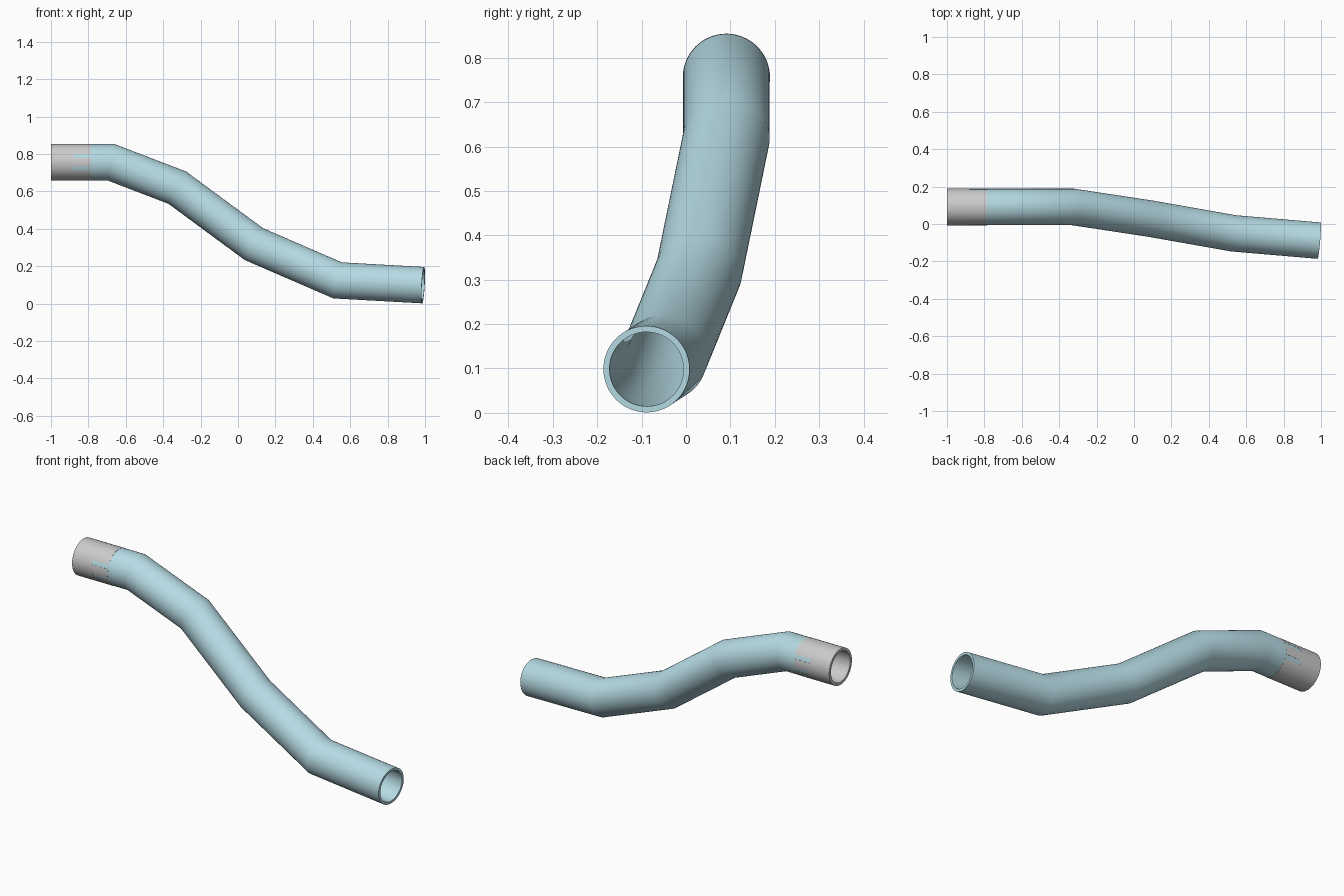
import bpy, bmesh
from math import cos, sin, tau, radians
from mathutils import Vector

if "Cube" in bpy.data.objects:
    bpy.data.objects.remove(bpy.data.objects["Cube"])

SIDES = 64


def finish(obj):
    bpy.ops.object.select_all(action='DESELECT')
    obj.select_set(True)
    bpy.context.view_layer.objects.active = obj
    bpy.ops.object.shade_smooth_by_angle(angle=radians(35))


def tube(name, path, outer, inner):
    """Hollow tube with mitred bends along a list of points."""
    pts = [Vector(p) for p in path]
    dirs = [(b - a).normalized() for a, b in zip(pts, pts[1:])]
    bm = bmesh.new()

    def wall(radius):
        d = dirs[0]
        u = d.cross(Vector((0, 1, 0))).normalized()
        v = d.cross(u)
        ring = [pts[0] + radius * (u * cos(tau * i / SIDES) + v * sin(tau * i / SIDES))
                for i in range(SIDES)]
        rings = [ring]
        for k, d in enumerate(dirs):
            # slide the ring along the segment onto the next mitre plane
            n = (d + dirs[min(k + 1, len(dirs) - 1)]).normalized()
            ring = [p + d * ((pts[k + 1] - p).dot(n) / d.dot(n)) for p in ring]
            rings.append(ring)
        return [[bm.verts.new(p) for p in r] for r in rings]

    def bridge(a, b):
        for i in range(SIDES):
            j = (i + 1) % SIDES
            bm.faces.new((a[i], a[j], b[j], b[i]))

    out, inn = wall(outer), wall(inner)
    for rings in (out, inn):
        for a, b in zip(rings, rings[1:]):
            bridge(a, b)
    bridge(out[0], inn[0])
    bridge(out[-1], inn[-1])
    bmesh.ops.recalc_face_normals(bm, faces=bm.faces)
    me = bpy.data.meshes.new(name)
    bm.to_mesh(me)
    bm.free()
    obj = bpy.data.objects.new(name, me)
    bpy.context.collection.objects.link(obj)
    return obj


# bent pipe
pipe = tube("bent_pipe", [(-0.998, 0.091, 0.756), (-0.68, 0.091, 0.756),
                          (-0.325, 0.091, 0.62), (0.085, 0.029, 0.318),
                          (0.533, -0.05, 0.124), (0.99, -0.089, 0.0985)],
            0.0975, 0.0838)
blue = bpy.data.materials.new("pale_blue")
blue.diffuse_color = (0.47, 0.71, 0.78, 1)
blue.use_nodes = True
blue.node_tree.nodes["Principled BSDF"].inputs["Base Color"].default_value = blue.diffuse_color
pipe.data.materials.append(blue)
finish(pipe)

# end sleeve
sleeve = tube("end_sleeve", [(-1, 0.091, 0.756), (-0.785, 0.091, 0.756)], 0.0983, 0.083)

# slots beside the snap tabs, on both sides of the sleeve
for s in (-1, 1):
    bpy.ops.mesh.primitive_cube_add(size=1, location=(-0.82, 0.091, 0.756 + s * 0.034))
    cutter = bpy.context.object
    cutter.name = "slot_cutter"
    cutter.scale = (0.12, 0.4, 0.022)
    cutter.hide_render = True
    mod = sleeve.modifiers.new("slot", 'BOOLEAN')
    mod.operation = 'DIFFERENCE'
    mod.solver = 'EXACT'
    mod.object = cutter
    bpy.context.view_layer.objects.active = sleeve
    bpy.ops.object.modifier_apply(modifier=mod.name)
    bpy.data.objects.remove(cutter)
finish(sleeve)
